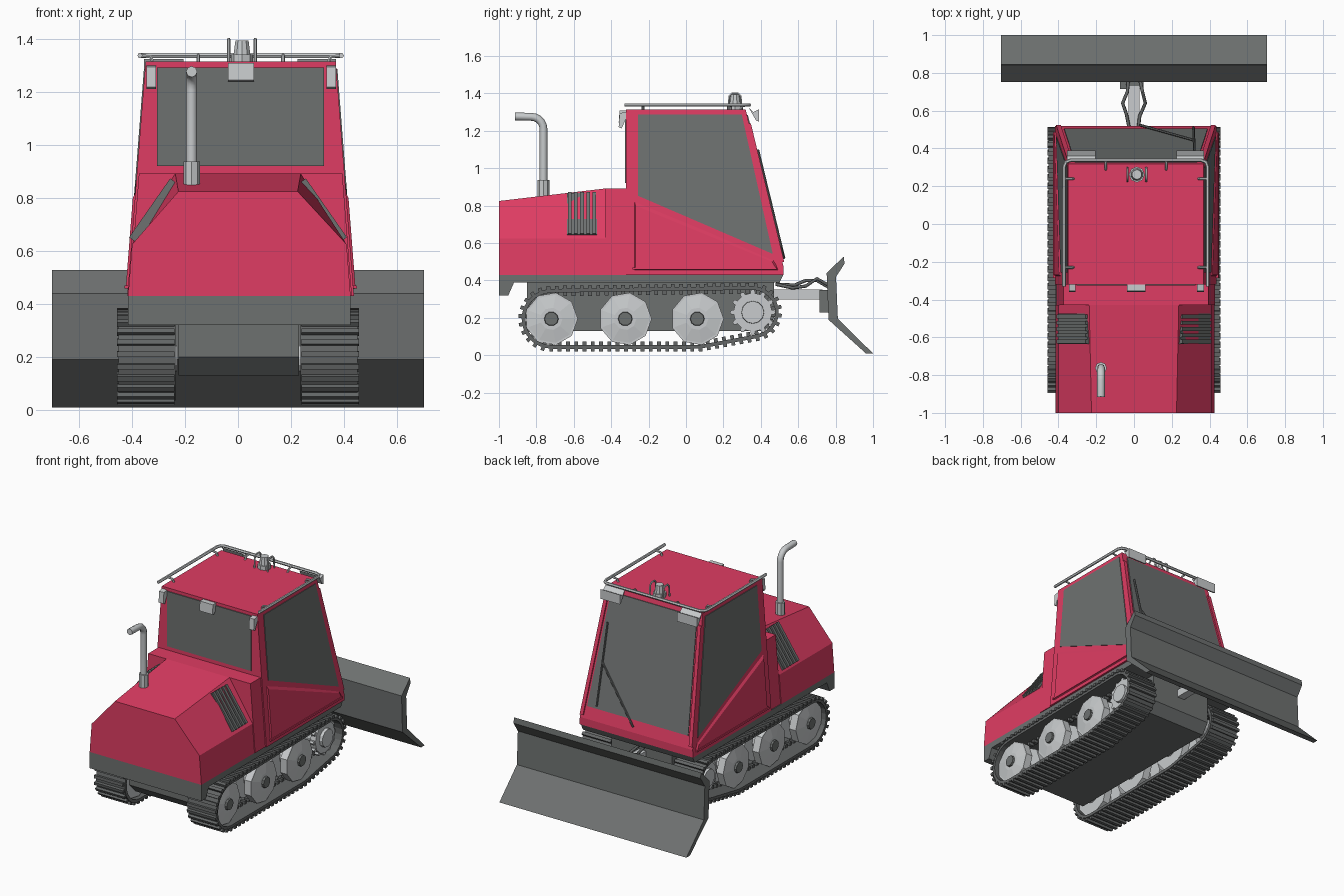
import bpy, bmesh, math
from mathutils import Vector, Matrix
from mathutils.geometry import convex_hull_2d

if "Cube" in bpy.data.objects:
    bpy.data.objects.remove(bpy.data.objects["Cube"])


def material(name, r, g, b):
    m = bpy.data.materials.new(name)
    m.diffuse_color = (r, g, b, 1)
    m.use_nodes = True
    m.node_tree.nodes["Principled BSDF"].inputs["Base Color"].default_value = m.diffuse_color
    return m


RED = material("red paint", 0.74, 0.046, 0.125)
GREY = material("dark grey", 0.155, 0.165, 0.163)
RUBBER = material("track rubber", 0.125, 0.132, 0.132)
LIGHT = material("light grey", 0.58, 0.6, 0.61)


def finish(name, bm, mat):
    bmesh.ops.recalc_face_normals(bm, faces=bm.faces)
    me = bpy.data.meshes.new(name)
    bm.to_mesh(me)
    bm.free()
    me.materials.append(mat)
    ob = bpy.data.objects.new(name, me)
    bpy.context.collection.objects.link(ob)
    return ob


def loft(name, a, b, mat):
    """Solid between two polygons with the same number of points."""
    bm = bmesh.new()
    va = [bm.verts.new(p) for p in a]
    vb = [bm.verts.new(p) for p in b]
    bm.faces.new(va)
    bm.faces.new(vb)
    n = len(a)
    for i in range(n):
        j = (i + 1) % n
        bm.faces.new((va[i], va[j], vb[j], vb[i]))
    return finish(name, bm, mat)


def slab(name, pts, off, mat):
    return loft(name, pts, [Vector(p) + Vector(off) for p in pts], mat)


def prism_x(name, prof, x0, x1, mat):
    return loft(name, [(x0, y, z) for y, z in prof], [(x1, y, z) for y, z in prof], mat)


def box(name, x, y, z, mat):
    return prism_x(name, [(y[0], z[0]), (y[1], z[0]), (y[1], z[1]), (y[0], z[1])], x[0], x[1], mat)


def cyl(name, c, r1, r2, depth, axis, sides, mat, turn=0):
    bm = bmesh.new()
    rot = Vector((0, 0, 1)).rotation_difference(Vector(axis)).to_matrix().to_4x4()
    bmesh.ops.create_cone(bm, cap_ends=True, segments=sides, radius1=r1, radius2=r2, depth=depth,
                          matrix=Matrix.Translation(c) @ rot @ Matrix.Rotation(turn, 4, 'Z'))
    return finish(name, bm, mat)


def tube(name, pts, r, mat, res=2):
    cu = bpy.data.curves.new(name, 'CURVE')
    cu.dimensions = '3D'
    cu.bevel_depth = r
    cu.bevel_resolution = res
    cu.use_fill_caps = True
    sp = cu.splines.new('POLY')
    sp.points.add(len(pts) - 1)
    for p, q in zip(sp.points, pts):
        p.co = (*q, 1)
    cu.materials.append(mat)
    ob = bpy.data.objects.new(name, cu)
    bpy.context.collection.objects.link(ob)
    bpy.ops.object.select_all(action='DESELECT')
    ob.select_set(True)
    bpy.context.view_layer.objects.active = ob
    bpy.ops.object.convert(target='MESH')
    bpy.ops.object.shade_smooth_by_angle(angle=math.radians(50))


# Chassis and belly
prism_x("chassis_deck", [(-1, .43), (-1, .32), (-.95, .32), (-.92, .388), (.5, .388), (.52, .43)],
        -.415, .425, GREY)
prism_x("belly_hull", [(-.85, .39), (-.85, .2), (-.78, .13), (.42, .13), (.47, .2), (.47, .39)],
        -.225, .23, GREY)

# Engine hood with sloping shoulders
def hood_section(y, top, w):
    return [(-.415, y, .43), (.425, y, .43), (.41, y, .625), (w, y, top), (-w, y, top), (-.40, y, .625)]
loft("engine_hood", hood_section(-1, .825, .225), hood_section(-.43, .892, .237), RED)

# Cab, tapering upward
CX = .01
def hw(z): return .428 - (z - .43) * .078
def side_pt(s, y, z, off=0): return Vector((CX + s * (hw(z) + off), y, z))
def front_y(z): return .52 - max(0, z - .48) * .241

collar = [(-.43, .43), (-.31, .43), (-.31, .892), (-.43, .892)]
loft("cab_collar", [side_pt(-1, *p, -.008) for p in collar], [side_pt(1, *p, -.008) for p in collar], RED)
cab = [(-.32, .43), (.52, .43), (.52, .48), (front_y(1.315), 1.315), (-.32, 1.315)]
loft("cab_shell", [side_pt(-1, *p) for p in cab], [side_pt(1, *p) for p in cab], RED)

# Windows as thin plates
for s, n in ((-1, "left"), (1, "right")):
    win = [(-.257, .853), (.464, .542), (.298, 1.288), (-.257, 1.288)]
    slab(n + "_window", [side_pt(s, *p, -.004) for p in win], (s * .008, 0, 0), GREY)
    # flared door panel under the window and the sill groove
    door_in = [(-.28, .845), (.475, .515), (.5, .45), (-.28, .45)]
    loft(n + "_door_panel", [side_pt(s, *p, -.01) for p in door_in],
         [side_pt(s, y, z, .008) for y, z in [(-.27, .80), (.46, .50), (.485, .46), (-.27, .46)]], RED)
    sill = [(-.285, .458), (.485, .458), (.485, .47), (-.285, .47)]
    slab(n + "_sill_trim", [side_pt(s, *p, .0) for p in sill], (s * .013, 0, 0), RED)
    # windshield pillar
    pil = [(1.24, hw(1.24)), (.5, hw(.5))]
    slab(n + "_pillar", [(CX + s * (w - d), front_y(z) - .005, z) for z, w, d in
         [(1.24, pil[0][1], 0), (1.24, pil[0][1], .025), (.5, pil[1][1], .025), (.5, pil[1][1], 0)]],
         (0, .015, 0), RED)
slab("rear_window", [(CX - .315, -.326, .92), (CX + .315, -.326, .92),
                     (CX + .315, -.326, 1.293), (CX - .315, -.326, 1.293)], (0, .008, 0), GREY)
slab("windshield", [(CX + s * (hw(z) - .038), front_y(z) - .003, z)
                    for s, z in ((-1, .56), (1, .56), (1, 1.285), (-1, 1.285))], (0, .008, 0), GREY)
# Wiper
def on_glass(x, z): return (x, front_y(z) + .014, z)
tube("wiper_arm", [on_glass(.03, .52), on_glass(.315, .85)], .007, RUBBER, 1)
tube("wiper_blade", [on_glass(.315, .58), on_glass(.32, 1.1)], .007, RUBBER, 1)

# Hood side vents with slats running down the slope
for s, n in ((-1, "left"), (1, "right")):
    a, b = Vector((s * .24, 0, .862)), Vector((s * .395, 0, .64))
    nrm = Vector((s * .8, 0, .6))
    def vent_strip(name, y0, y1, lift):
        pts = []
        for y, e in ((y0, a), (y1, a), (y1, b), (y0, b)):
            pts.append(e + Vector((0, y, 0)) + nrm * (-.02))
        slab(name, pts, nrm * (.02 + lift), GREY)
    vent_strip(n + "_vent_panel", -.635, -.475, .008)
    for i in range(5):
        y = -.632 + i * .033
        vent_strip(n + "_vent_slat", y, y + .02, .02)

# Exhaust stack
EX = -.175
cyl("exhaust_base", (EX, -.762, .892), .031, .031, .09, (0, 0, 1), 8, LIGHT)
bend = [(EX, -.762, .9), (EX, -.762, 1.21)]
for i in range(1, 6):
    t = math.pi / 2 * i / 5
    bend.append((EX, -.762 - .065 * (1 - math.cos(t)), 1.21 + .065 * math.sin(t)))
tube("exhaust_pipe", bend + [(EX, -.915, 1.277)], .021, LIGHT)

# Roof rail, open at the rear, with brackets
RZ = 1.338
xl, xr, yf, c = -.37, .39, .338, .035
rail = [(xl, -.33, RZ), (xl, yf - c, RZ), (xl + .01, yf - .01, RZ), (xl + c, yf, RZ),
        (xr - c, yf, RZ), (xr - .01, yf - .01, RZ), (xr, yf - c, RZ), (xr, -.33, RZ)]
tube("roof_rail", rail, .01, LIGHT, 1)
for y in (-.23, .24):
    for x, d in ((xl, .05), (xr, -.05)):
        tube("rail_bracket", [(x, y, RZ), (x + d * .8, y, RZ - .005), (x + d, y, 1.31)], .007, LIGHT, 1)
for x in (-.15, .17):
    tube("rail_bracket", [(x, yf, RZ), (x, yf - .035, RZ - .005), (x, yf - .05, 1.31)], .007, LIGHT, 1)

# Beacon and guards
BX, BY = .015, .262
cyl("beacon_base", (BX, BY, 1.327), .042, .042, .03, (0, 0, 1), 8, LIGHT)
cyl("beacon_lamp", (BX, BY, 1.365), .034, .026, .06, (0, 0, 1), 10, LIGHT)
for x in (-.035, .065):
    tube("beacon_guard", [(x, BY - .035, 1.315), (x, BY - .03, 1.385), (x, BY - .015, 1.4),
                          (x, BY + .015, 1.4), (x, BY + .03, 1.385), (x, BY + .035, 1.315)], .006, LIGHT, 1)

# Work lamps
lamp = [(.335, 1.325), (.375, 1.255), (.39, 1.25), (.39, 1.315), (.36, 1.3)]
prism_x("left_front_lamp", lamp, -.355, -.205, LIGHT)
prism_x("right_front_lamp", lamp, .225, .37, LIGHT)
for x in (-.327, .352):
    prism_x("rear_lamp", [(-.318, 1.3), (-.318, 1.27), (-.345, 1.212), (-.36, 1.22), (-.355, 1.295)],
            x - .018, x + .018, LIGHT)
prism_x("rear_centre_lamp", [(-.318, 1.31), (-.318, 1.27), (-.345, 1.24), (-.36, 1.245), (-.355, 1.31)],
        -.038, .06, LIGHT)

# Tracks: belt wrapped round three circles, then evenly spaced cleats
circles = [(-.72, .195, .16), (.06, .195, .16), (.357, .23, .14)]
cloud = [Vector((y + r * math.cos(k * math.pi / 24), z + r * math.sin(k * math.pi / 24)))
         for y, z, r in circles for k in range(48)]
loop = [cloud[i] for i in convex_hull_2d(cloud)]
mid = sum(loop, Vector((0, 0))) / len(loop)

def resample(pts, n):
    segs = [(p, pts[(i + 1) % len(pts)]) for i, p in enumerate(pts)]
    total = sum((q - p).length for p, q in segs)
    out, done, k = [], 0, 0
    for p, q in segs:
        ln = (q - p).length
        while k < n and k * total / n < done + ln:
            t = (k * total / n - done) / ln
            d = (q - p).normalized()
            nr = Vector((d.y, -d.x))
            pt = p.lerp(q, t)
            out.append((pt, d, nr if nr.dot(pt - mid) > 0 else -nr))
            k += 1
        done += ln
    return out

belt = resample(loop, 70)
for s, n in ((-1, "left"), (1, "right")):
    bm = bmesh.new()
    rings = []
    for p, d, nr in belt:
        q = p - nr * .02
        rings.append([bm.verts.new((s * x, e.x, e.y)) for x, e in ((.235, q), (.235, p), (.452, p), (.452, q))])
    for i, r in enumerate(rings):
        r2 = rings[(i + 1) % len(rings)]
        for j in range(4):
            k = (j + 1) % 4
            bm.faces.new((r[j], r[k], r2[k], r2[j]))
    for p, d, nr in belt:
        for x0, x1, lo, hi, w in ((.24, .457, -.005, .016, .01), (.31, .345, -.04, -.015, .01)):
            rot = Matrix(((s, 0, 0), (0, d.x, nr.x), (0, d.y, nr.y))).to_4x4()
            m = Matrix.Translation((s * (x0 + x1) / 2, *(p + nr * (lo + hi) / 2))) @ rot
            bmesh.ops.create_cube(bm, size=1, matrix=m @ Matrix.Diagonal((x1 - x0, w * 2, hi - lo, 1)))
    finish(n + "_track", bm, RUBBER)
    # road wheels and drive sprocket
    ax = (s, 0, 0)
    for y in (-.72, -.325, .06):
        cyl(n + "_wheel_inner", (s * .28, y, .195), .138, .138, .05, ax, 9, LIGHT)
        cyl(n + "_wheel_outer", (s * .395, y, .195), .142, .142, .05, ax, 9, LIGHT)
        cyl(n + "_wheel_dish", (s * .425, y, .195), .142, .06, .014, ax, 9, LIGHT)
        cyl(n + "_wheel_axle", (s * .33, y, .195), .05, .05, .2, ax, 12, LIGHT)
        cyl(n + "_wheel_hub", (s * .43, y, .195), .042, .036, .03, ax, 10, GREY)
    cyl(n + "_sprocket", (s * .385, .357, .23), .105, .105, .04, ax, 12, LIGHT)
    cyl(n + "_sprocket_hub", (s * .33, .357, .23), .07, .06, .19, ax, 12, LIGHT)
    for i in range(12):
        t = i * math.pi / 6
        cyl(n + "_sprocket_tooth", (s * .385, .357 + .108 * math.cos(t), .23 + .108 * math.sin(t)),
            .014, .014, .03, ax, 6, LIGHT)

# Blade, push arm, bracket and hoses
prism_x("plough_blade", [(.843, .528), (.752, .44), (.762, .19), (.962, .01), (1, .01),
                         (.812, .195), (.802, .42), (.848, .49)], -.703, .703, GREY)
prism_x("blade_bracket", [(.715, .23), (.765, .23), (.765, .35), (.715, .35)], -.075, .05, GREY)
box("push_arm", (-.028, .028), (.45, .73), (.298, .352), LIGHT)
tube("left_hose", [(-.02, .48, .38), (-.04, .58, .375), (-.06, .64, .40), (-.035, .7, .40), (-.03, .77, .36)],
     .009, RUBBER)
tube("right_hose", [(.02, .48, .38), (.03, .57, .36), (.06, .64, .37), (.045, .7, .41), (.03, .77, .37)],
     .009, RUBBER)
